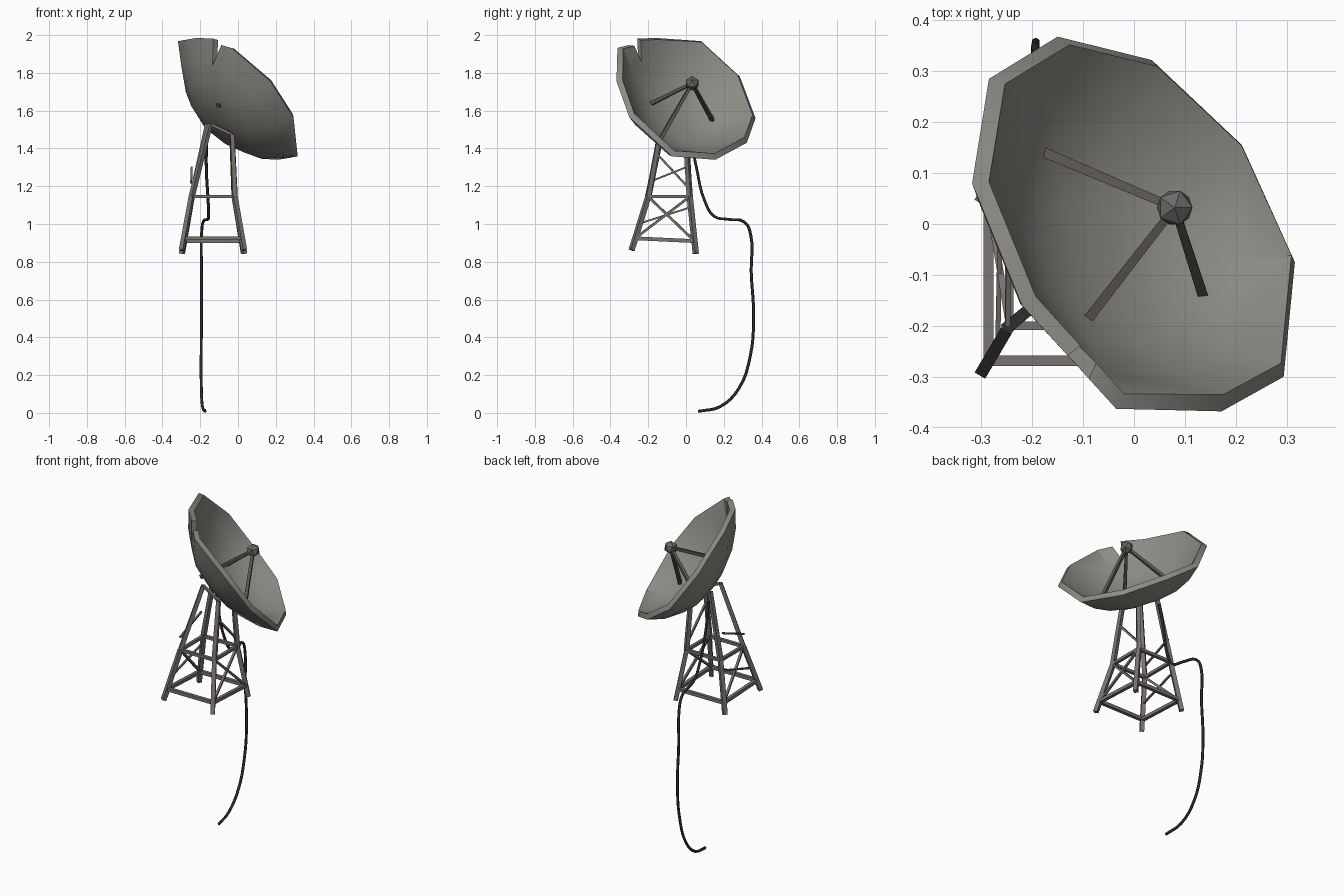
import bpy, bmesh, math
from mathutils import Vector, Matrix

if "Cube" in bpy.data.objects:
    bpy.data.objects.remove(bpy.data.objects["Cube"])

def mat(name, c):
    m = bpy.data.materials.new(name)
    m.diffuse_color = (*c, 1)
    m.use_nodes = True
    m.node_tree.nodes["Principled BSDF"].inputs["Base Color"].default_value = m.diffuse_color
    return m

DISH = mat("weathered_grey", (0.265, 0.255, 0.23))
STEEL = mat("tower_steel", (0.19, 0.17, 0.16))
DARK = mat("dark_strut", (0.11, 0.10, 0.095))
BALL = mat("feed_grey", (0.15, 0.145, 0.14))
BLACK = mat("cable_black", (0.022, 0.024, 0.026))

def add_obj(name, bm, material):
    bmesh.ops.recalc_face_normals(bm, faces=bm.faces)
    me = bpy.data.meshes.new(name)
    bm.to_mesh(me)
    bm.free()
    ob = bpy.data.objects.new(name, me)
    bpy.context.collection.objects.link(ob)
    me.materials.append(material)
    return ob

def rod(bm, a, b, r, r2=None, sides=4):
    """Straight bar between two points."""
    a, b = Vector(a), Vector(b)
    d = b - a
    rot = d.to_track_quat('Z', 'Y').to_matrix().to_4x4()
    m = Matrix.Translation((a + b) / 2) @ rot @ Matrix.Rotation(math.pi / sides, 4, 'Z')
    bmesh.ops.create_cone(bm, cap_ends=True, segments=sides, radius1=r,
                          radius2=r2 or r, depth=d.length, matrix=m)

# dish frame: n points along the dish axis, e1 at the lowest rim corner
n = Vector((0.66, 0.42, 0.62)).normalized()
e1 = Vector((0.722, -0.137, -0.679))
e1 = (e1 - n * e1.dot(n)).normalized()
e2 = n.cross(e1)
C = Vector((0, 0, 1.668))

def at(r, deg, w):
    a = math.radians(deg)
    return C + e1 * (r * math.cos(a)) + e2 * (r * math.sin(a)) + n * w

# dish shell: ten-sided inner and outer bowls, rim corners bent out of true
SEG, PHASE, R = 10, -4, 0.432
rim = [(0.316, -0.075, 1.358), (0.212, 0.155, 1.34), (0.035, 0.322, 1.43), (-0.15, 0.368, 1.56),
       (-0.285, 0.285, 1.78), (-0.318, 0.08, 1.968), (-0.22, -0.16, 1.985),
       (-0.035, -0.363, 1.932), (0.172, -0.368, 1.755), (0.294, -0.30, 1.565)]
bend = [Vector(p) - at(R, PHASE + 36 * i, 0) for i, p in enumerate(rim)]
sag = Vector((0.35, 0.2, -0.9)) * 0.018       # lower side bulges a little
prof = [(0.405, f, -0.168, 0.188) for f in (0.3, 0.55, 0.8, 1)]
prof += [(R, f, -0.19, 0.19) for f in (1, 0.8, 0.55, 0.3)]
bm = bmesh.new()
rings = []
for rad, f, w0, h in prof:
    rings.append([bm.verts.new(at(rad * f, PHASE + 36 * i, w0 + h * f ** 2.35)
                               + bend[i] * f * f + sag * 4 * f * (1 - f)) for i in range(SEG)])
for p, q in zip(rings, rings[1:]):
    for i in range(SEG):
        j = (i + 1) % SEG
        bm.faces.new((p[i], p[j], q[j], q[i]))
for ring, w in ((rings[0], -0.168), (rings[-1], -0.19)):
    tip = bm.verts.new(at(0, 0, w))
    for i in range(SEG):
        bm.faces.new((ring[i], ring[(i + 1) % SEG], tip))
dish = add_obj("dish", bm, DISH)

# torn notch in the rim
bm = bmesh.new()
lo, hi = ([bm.verts.new(at(r, d, w)) for r, d in ((0.318, 236), (0.54, 227.5), (0.54, 242.5))]
          for w in (-0.3, 0.3))
bm.faces.new(lo)
bm.faces.new(hi)
for i in range(3):
    j = (i + 1) % 3
    bm.faces.new((lo[i], lo[j], hi[j], hi[i]))
cutter = add_obj("notch_cutter", bm, DISH)
cutter.hide_render = True
mod = dish.modifiers.new("notch", 'BOOLEAN')
mod.operation, mod.solver, mod.object = 'DIFFERENCE', 'EXACT', cutter
dg = bpy.context.evaluated_depsgraph_get()
cut_mesh = bpy.data.meshes.new_from_object(dish.evaluated_get(dg))
dish.modifiers.clear()
dish.data = cut_mesh
bpy.data.objects.remove(cutter)
# lift the torn flap beside the notch
for v in cut_mesh.vertices:
    p = v.co - C
    ang = math.degrees(math.atan2(p.dot(e2), p.dot(e1))) % 360
    if 222 < ang < 235.5 and math.hypot(p.dot(e1), p.dot(e2)) > 0.36:
        v.co += Vector((0, 0, 0.022))
bpy.context.view_layer.objects.active = dish
dish.select_set(True)
bpy.ops.object.shade_smooth_by_angle(angle=math.radians(35))
dish.select_set(False)

# feed ball on three struts
feed = Vector((0.08, 0.032, 1.745))
bm = bmesh.new()
bmesh.ops.create_icosphere(bm, subdivisions=1, radius=0.039, matrix=Matrix.Translation(feed))
add_obj("feed_ball", bm, BALL)
bm = bmesh.new()
for foot in ((-0.18, 0.142, 1.545), (-0.107, -0.208, 1.625), (0.134, -0.137, 1.448)):
    rod(bm, foot, feed, 0.014, 0.011)
add_obj("feed_struts", bm, DARK)

# bent lattice tower: four legs, each with a kink at the middle ring
feet = [(-0.297, -0.288, 0.862), (0.032, -0.288, 0.862), (0.032, 0.052, 0.843), (-0.297, 0.052, 0.843)]
mids = [(-0.245, -0.20, 1.145), (-0.018, -0.20, 1.145), (-0.018, 0.02, 1.145), (-0.245, 0.02, 1.145)]
tops = [(-0.148, -0.12, 1.53), (-0.032, -0.14, 1.475), (-0.03, 0.0, 1.43), (-0.162, 0.0, 1.53)]
legs = [tuple(Vector(p) for p in t) for t in zip(feet, mids, tops)]
bm = bmesh.new()
for f, m, t in legs:
    rod(bm, f, m, 0.017)
    rod(bm, m, t, 0.017, 0.015)
add_obj("tower_legs", bm, STEEL)

# horizontal rings
bm = bmesh.new()
for i in range(4):
    (f, m, t), (f2, m2, t2) = legs[i], legs[(i + 1) % 4]
    rod(bm, f.lerp(m, 0.22), f2.lerp(m2, 0.22), 0.014)
    rod(bm, m, m2, 0.012)
rod(bm, legs[0][2], legs[1][2], 0.01)
add_obj("tower_rings", bm, STEEL)

# crossed braces on the right side, loose rods on the left side
bm = bmesh.new()
(f, m, t), (f2, m2, t2) = legs[1], legs[2]
rod(bm, f.lerp(m, 0.22), m2, 0.009)
rod(bm, m, f2.lerp(m2, 0.22), 0.009)
rod(bm, t.lerp(m, 0.3), m2.lerp(t2, 0.15), 0.008)
(f, m, t), (f2, m2, t2) = legs[0], legs[3]
rod(bm, m, f2.lerp(m2, 0.22), 0.009)
rod(bm, (-0.248, -0.20, 1.22), (-0.245, 0.0, 1.30), 0.007)
rod(bm, (-0.268, -0.255, 1.0), (-0.262, 0.03, 1.09), 0.007)
add_obj("tower_braces", bm, STEEL)

# hanging cable
path = [(-0.165, 0.02, 1.48), (-0.168, 0.055, 1.3), (-0.158, 0.10, 1.12), (-0.155, 0.15, 1.04),
        (-0.16, 0.22, 1.025), (-0.185, 0.31, 1.01), (-0.193, 0.343, 0.94), (-0.193, 0.345, 0.75),
        (-0.193, 0.358, 0.5), (-0.195, 0.34, 0.3), (-0.194, 0.28, 0.13), (-0.188, 0.18, 0.033),
        (-0.174, 0.065, 0.008)]
cu = bpy.data.curves.new("cable", 'CURVE')
cu.dimensions = '3D'
cu.bevel_depth, cu.bevel_resolution, cu.resolution_u = 0.008, 1, 4
cu.use_fill_caps = True
sp = cu.splines.new('BEZIER')
sp.bezier_points.add(len(path) - 1)
for bp, p in zip(sp.bezier_points, path):
    bp.co = p
    bp.handle_left_type = bp.handle_right_type = 'AUTO'
cu.materials.append(BLACK)
bpy.context.collection.objects.link(bpy.data.objects.new("cable", cu))
